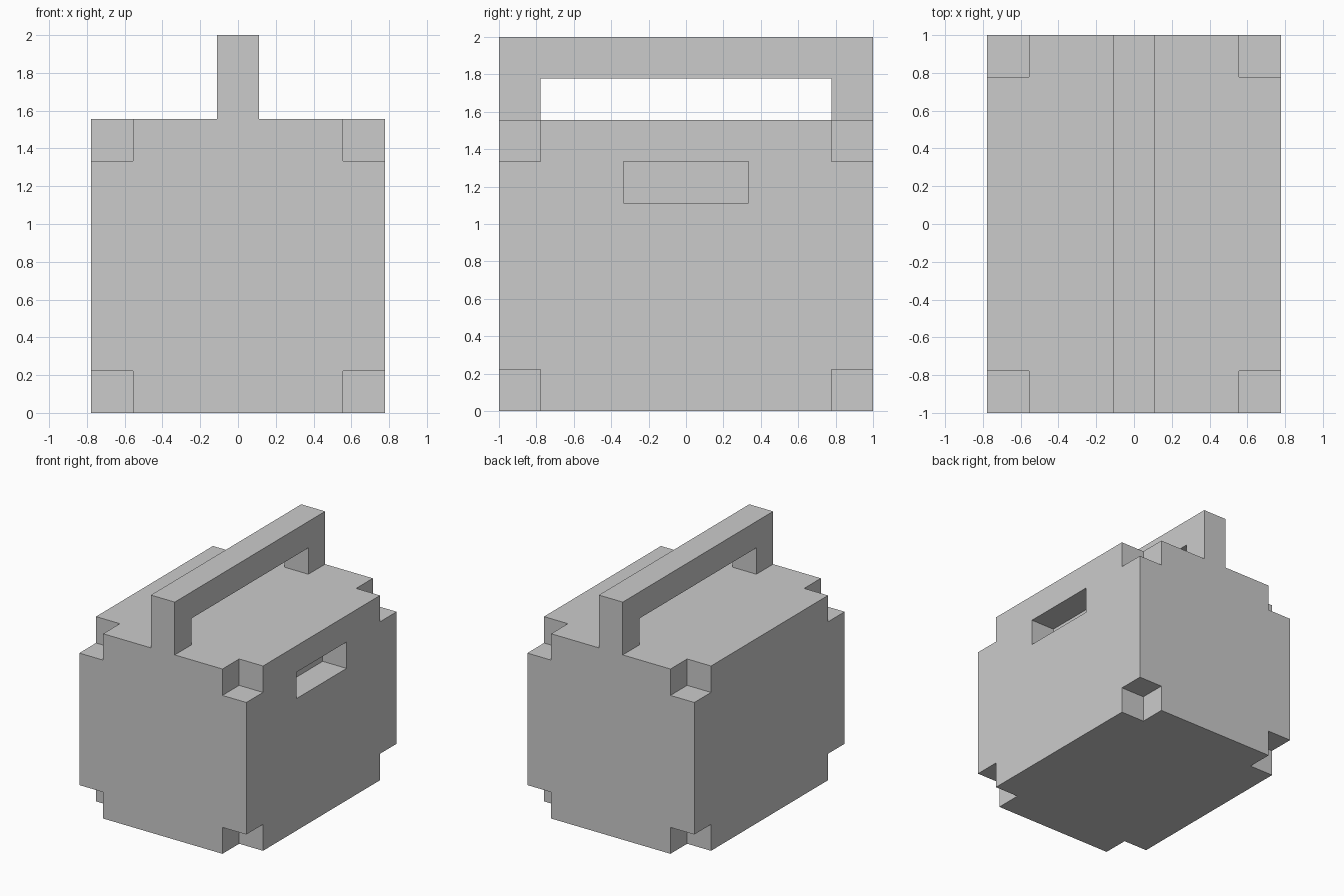
import bpy, bmesh
from itertools import product
from mathutils import Matrix

if "Cube" in bpy.data.objects:
    bpy.data.objects.remove(bpy.data.objects["Cube"])

U = 2 / 9  # block unit of the model


def add_object(name, bm):
    bmesh.ops.recalc_face_normals(bm, faces=bm.faces)
    mesh = bpy.data.meshes.new(name)
    bm.to_mesh(mesh)
    bm.free()
    obj = bpy.data.objects.new(name, mesh)
    bpy.context.collection.objects.link(obj)
    return obj


def box(name, center, size):
    bm = bmesh.new()
    bmesh.ops.create_cube(bm, size=1)
    bmesh.ops.transform(bm, verts=bm.verts, matrix=Matrix.Diagonal((*[s * U for s in size], 1)))
    bmesh.ops.translate(bm, verts=bm.verts, vec=[c * U for c in center])
    return add_object(name, bm)


def combine(target, other, operation):
    mod = target.modifiers.new(operation.title(), 'BOOLEAN')
    mod.object, mod.operation, mod.solver = other, operation, 'EXACT'
    bpy.context.view_layer.objects.active = target
    bpy.ops.object.modifier_apply(modifier=mod.name)
    bpy.data.objects.remove(other)


# Main case
case = box("carry_case", (0, 0, 3.5), (7, 9, 7))

# Notched corners
for x, y, z in product((-3.5, 3.5), (-4.5, 4.5), (0, 7)):
    combine(case, box("corner_cutter", (x, y, z), (2, 2, 2)), 'DIFFERENCE')

# Recessed slot on the right side, one unit deep
combine(case, box("slot_cutter", (3.5, 0, 5.5), (2, 3, 1)), 'DIFFERENCE')

# Arched handle: side profile extruded across x, feet sunk into the case
half = [(4.5, 9), (4.5, 6), (3.5, 6), (3.5, 8)]
profile = half + [(-y, z) for y, z in reversed(half)]
bm = bmesh.new()
face = bm.faces.new([bm.verts.new((-0.5 * U, y * U, z * U)) for y, z in profile])
ext = bmesh.ops.extrude_face_region(bm, geom=[face], use_keep_orig=True)
bmesh.ops.translate(bm, vec=(U, 0, 0),
                    verts=[v for v in ext["geom"] if isinstance(v, bmesh.types.BMVert)])
combine(case, add_object("handle", bm), 'UNION')

# Merge coplanar faces so the sides stay clean and flat
bm = bmesh.new()
bm.from_mesh(case.data)
bmesh.ops.remove_doubles(bm, verts=bm.verts, dist=1e-4)
bmesh.ops.dissolve_limit(bm, angle_limit=0.01, verts=bm.verts, edges=bm.edges)
bm.to_mesh(case.data)
bm.free()
